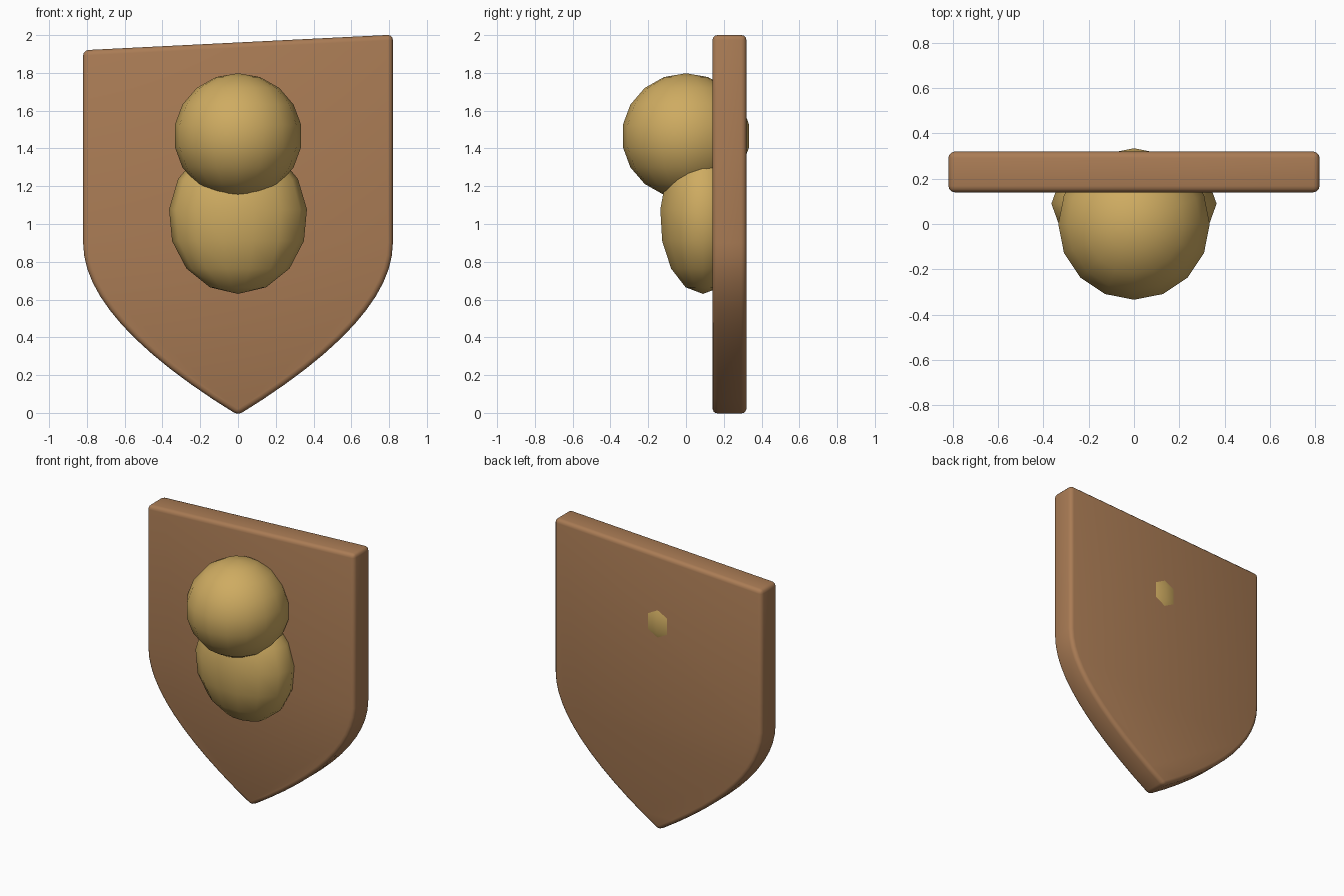
import bpy, bmesh
from math import sin, cos, pi, radians

if "Cube" in bpy.data.objects:
    bpy.data.objects.remove(bpy.data.objects["Cube"])


def material(name, color):
    m = bpy.data.materials.new(name)
    m.diffuse_color = color
    m.use_nodes = True
    m.node_tree.nodes["Principled BSDF"].inputs["Base Color"].default_value = m.diffuse_color
    return m


def finish(name, bm, mat):
    bmesh.ops.recalc_face_normals(bm, faces=bm.faces)
    me = bpy.data.meshes.new(name)
    bm.to_mesh(me)
    bm.free()
    ob = bpy.data.objects.new(name, me)
    bpy.context.collection.objects.link(ob)
    me.materials.append(mat)
    return ob


def smooth(ob, angle):
    bpy.ops.object.select_all(action='DESELECT')
    ob.select_set(True)
    bpy.context.view_layer.objects.active = ob
    bpy.ops.object.shade_smooth_by_angle(angle=radians(angle))


def ellipsoid(name, center, size, segments, angles, mat):
    """Rings at the given polar angles (degrees from the top)."""
    bm = bmesh.new()
    cx, cy, cz = center
    rx, ry, rz = size
    rings = []
    for a in map(radians, angles):
        n = 1 if sin(a) < 1e-6 else segments
        rings.append([bm.verts.new((cx + rx * sin(a) * cos(2 * pi * i / segments),
                                    cy + ry * sin(a) * sin(2 * pi * i / segments),
                                    cz + rz * cos(a))) for i in range(n)])
    for top, low in zip(rings, rings[1:]):
        for i in range(segments):
            j = (i + 1) % segments
            quad = [top[i % len(top)], top[j % len(top)], low[j % len(low)], low[i % len(low)]]
            bm.faces.new(list(dict.fromkeys(quad)))
    ob = finish(name, bm, mat)
    smooth(ob, 40)
    return ob


wood = material("wood", (0.40, 0.20, 0.09, 1))
gold = material("gold", (0.62, 0.41, 0.12, 1))

# Shield plaque: slanted top, curved sides meeting at a point
W, FRONT, BACK, TIP = 0.82, 0.14, 0.32, -0.012
curve = []
for i in range(13):
    t = i / 12
    curve.append((W * (1 - t * t), 0.9 * (1 - t) ** 2 + 2 * 0.49 * t * (1 - t) + TIP * t * t))
outline = [(-W, 1.92), (W, 2.002)] + curve + [(-x, z) for x, z in reversed(curve[:-1])]
bm = bmesh.new()
face = bm.faces.new([bm.verts.new((x, FRONT, z)) for x, z in outline])
ext = bmesh.ops.extrude_face_region(bm, geom=[face])
bmesh.ops.translate(bm, vec=(0, BACK - FRONT, 0),
                    verts=[v for v in ext["geom"] if isinstance(v, bmesh.types.BMVert)])
bmesh.ops.recalc_face_normals(bm, faces=bm.faces)
sharp = [e for e in bm.edges if e.calc_face_angle(0) > radians(30)]
bmesh.ops.bevel(bm, geom=sharp, offset=0.028, segments=3, profile=0.5, affect='EDGES')
shield = finish("shield_plaque", bm, wood)
smooth(shield, 35)

# Head ball and the body behind it (open top hidden inside the head)
ellipsoid("head", (0, 0, 1.466), (0.34, 0.34, 0.332), 16, range(0, 181, 20), gold)
ellipsoid("body", (0, 0.09, 1.035), (0.367, 0.233, 0.405), 14, range(36, 181, 24), gold)
